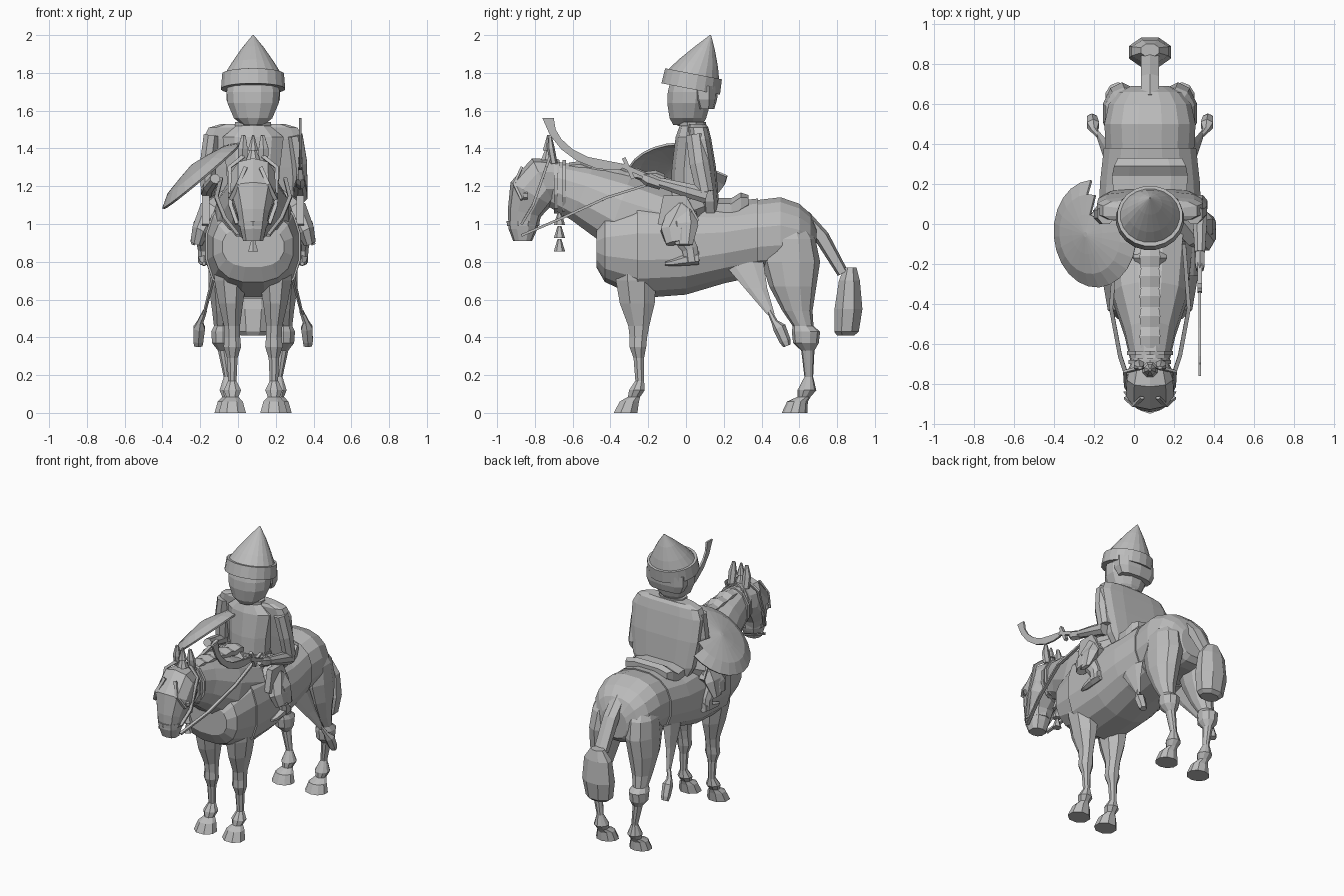
import bpy, bmesh, math
from mathutils import Vector, Matrix

CX = 0.08  # centre plane of horse and rider
X = Vector((1, 0, 0))
mat = bpy.data.materials.new("plain_grey")
mat.diffuse_color = (0.5, 0.5, 0.5, 1)


def finish(name, bm, mirror=False):
    bmesh.ops.recalc_face_normals(bm, faces=bm.faces)
    me = bpy.data.meshes.new(name)
    bm.to_mesh(me)
    bm.free()
    me.materials.append(mat)
    ob = bpy.data.objects.new(name, me)
    ob.location.x = CX
    bpy.context.collection.objects.link(ob)
    if mirror:
        ob.modifiers.new("mirror", 'MIRROR')
    return ob


def loft(name, rings, n=8, axis=None, p=2.0, mirror=False):
    """Rings are (x, y, z, half width, half depth); sections face the path or a fixed axis."""
    bm = bmesh.new()
    pts = [Vector(r[:3]) for r in rings]
    loops = []
    for i, r in enumerate(rings):
        t = Vector(axis) if axis else (pts[min(i + 1, len(pts) - 1)] - pts[max(i - 1, 0)]).normalized()
        u = (X - t * X.dot(t)).normalized()
        v = t.cross(u)
        loop = []
        for k in range(n):
            a = 2 * math.pi * (k + 0.5) / n
            c, s = math.cos(a), math.sin(a)
            c = math.copysign(abs(c) ** (2 / p), c)
            s = math.copysign(abs(s) ** (2 / p), s)
            loop.append(bm.verts.new(pts[i] + u * (c * r[3]) + v * (s * r[4])))
        loops.append(loop)
    for a, b in zip(loops, loops[1:]):
        for k in range(n):
            bm.faces.new((a[k], a[(k + 1) % n], b[(k + 1) % n], b[k]))
    bm.faces.new(loops[0])
    bm.faces.new(loops[-1])
    return finish(name, bm, mirror)


def strap(name, pts, w=0.012, d=0.008, mirror=False):
    return loft(name, [(*q, w, d) for q in pts], 4, p=4, mirror=mirror)


def plate(name, outline, x0, x1, mirror=False):
    """Side outline (y, z) given thickness along x."""
    bm = bmesh.new()
    f = bm.faces.new([bm.verts.new((x0, y, z)) for y, z in outline])
    ext = bmesh.ops.extrude_face_region(bm, geom=[f])["geom"]
    bmesh.ops.translate(bm, vec=(x1 - x0, 0, 0), verts=[g for g in ext if isinstance(g, bmesh.types.BMVert)])
    return finish(name, bm, mirror)


Z, Y = (0, 0, 1), (0, 1, 0)

# Horse trunk, neck and head
trunk = [(-0.475, .88, .165, .11), (-0.43, .88, .215, .19), (-0.26, .88, .245, .27), (0, .88, .25, .25),
         (0.2, .9, .245, .21), (0.38, .93, .225, .20), (0.5, .94, .232, .205), (0.6, .92, .21, .19),
         (0.66, .90, .16, .155), (0.69, .88, .10, .10)]
loft("horse_body", [(0, y, z, a, b) for y, z, a, b in trunk], 16, Y, 2.4)
loft("horse_neck", [(0, -.12, 1.0, .22, .18), (0, -.36, 1.07, .195, .2), (0, -.55, 1.16, .13, .155),
                    (0, -.72, 1.22, .09, .12)], 12, p=2.2)
loft("horse_head", [(0, -.67, 1.23, .085, .11), (0, -.76, 1.23, .12, .13), (0, -.82, 1.16, .125, .125),
                    (0, -.855, 1.06, .09, .09), (0, -.865, .97, .07, .075), (0, -.865, .91, .055, .05)], 10, p=2.5)
loft("horse_ear", [(.055, -.70, 1.32, .028, .02), (.055, -.715, 1.40, .03, .02), (.05, -.72, 1.47, .012, .008)], 6, mirror=True)
loft("horse_eye", [(.105, -.86, 1.15, .018, .022), (.12, -.84, 1.15, .015, .02)], 6, Y, mirror=True)

# Segmented mane along the neck ridge
for i in range(5):
    y = -.62 + i * .1
    z = 1.295 - i * .012
    loft("mane_lock", [(0, y, z, .055, .03), (0, y + .06, z + .005, .06, .033), (0, y + .11, z - .012, .05, .028)], 6, Y)

# Legs, each with knee, fetlock and hoof
loft("front_leg", [(.12, -.26, .86, .10, .13), (.12, -.265, .70, .092, .115), (.118, -.258, .58, .07, .10),
                   (.112, -.25, .46, .046, .06), (.11, -.252, .40, .045, .05), (.11, -.255, .35, .05, .048),
                   (.11, -.25, .29, .03, .03), (.11, -.245, .17, .024, .025), (.11, -.26, .12, .05, .045),
                   (.11, -.275, .085, .035, .035), (.11, -.30, .06, .06, .055), (.11, -.32, 0, .078, .068)], 8, Z, mirror=True)
loft("hind_leg", [(.11, .55, 1.0, .085, .08), (.13, .555, .92, .10, .13), (.14, .555, .8, .1, .155), (.15, .565, .67, .09, .125),
                  (.155, .59, .54, .065, .08), (.16, .62, .46, .05, .055), (.16, .635, .43, .065, .075),
                  (.16, .635, .37, .06, .068), (.155, .645, .33, .033, .035),
                  (.135, .65, .19, .022, .023), (.13, .64, .12, .05, .05), (.13, .625, .085, .035, .035),
                  (.13, .59, .06, .06, .055), (.13, .575, 0, .078, .068)], 10, Z, mirror=True)

# Tail: flat dock and bound end
loft("tail_dock", [(0, .62, 1.04, .05, .04), (0, .72, .93, .05, .04), (0, .83, .74, .05, .03)], 6, p=3)
loft("tail_end", [(0, .87, .77, .05, .035), (0, .865, .70, .10, .06), (0, .86, .55, .115, .08),
                  (0, .85, .43, .095, .07), (0, .845, .41, .07, .05)], 8, Z)

# Saddle cloth wraps the trunk, saddle on top
loft("saddle_cloth", [(0, y, z, a + .01, b + .008) for y, z, a, b in trunk[2:6]], 16, Y, 2.4)
loft("saddle_seat", [(0, -.2, 1.13, .1, .06), (0, -.1, 1.10, .17, .06), (0, .12, 1.08, .19, .06), (0, .24, 1.07, .2, .07),
                     (0, .29, 1.11, .19, .06), (0, .33, 1.12, .17, .035)], 8, Y, 3)
loft("saddle_pommel", [(0, -.22, 1.15, .07, .09), (0, -.17, 1.17, .09, .1), (0, -.13, 1.13, .09, .06)], 8, Y)
loft("flank_cloth", [(.19, .3, .80, .02, .11), (.225, .37, .66, .012, .06), (.26, .45, .52, .01, .02)], 6, Z, mirror=True)
loft("flank_tassel", [(.255, .44, .54, .012, .012), (.28, .47, .48, .018, .018), (.285, .495, .45, .035, .035),
                      (.29, .525, .38, .03, .03), (.29, .535, .355, .025, .02)], 6, mirror=True)

# Bridle, reins, plume and throat tassel
for y, z, a, b in ((-.645, 1.19, .122, .15), (-.69, 1.2, .112, .145)):
    loft("head_strap", [(0, y - .01, z, a, b), (0, y + .01, z, a, b)], 10, Y)
loft("nose_band", [(0, -.862, .99, .083, .085), (0, -.862, 1.015, .085, .088)], 10, Z)
strap("cheek_strap", [(.085, -.87, 1.0), (.12, -.81, 1.1), (.125, -.74, 1.3), (.05, -.72, 1.36)], mirror=True)
strap("rein", [(.08, -.87, .94), (.15, -.66, 1.03), (.195, -.42, 1.14), (.17, -.1, 1.24)], mirror=True)
strap("brow_strap", [(.12, -.87, 1.13), (.08, -.91, 1.21), (.04, -.87, 1.3)], mirror=True)
for i in range(2):
    loft("plume", [(0, -.73, 1.34 + i * .05, .04 - i * .01, .04 - i * .01), (0, -.73, 1.42 + i * .05, .006, .006)], 8, Z)
for i in range(3):
    z = 1.06 - i * .07
    loft("throat_tassel", [(0, -.67, z, .01, .01), (0, -.67, z - .065, .03, .03)], 6, Z)

# Rider torso, flared skirt and cape
loft("torso", [(0, .03, 1.04, .17, .12), (0, .02, 1.16, .14, .10), (0, .02, 1.3, .15, .095), (0, .03, 1.46, .17, .085),
               (0, .03, 1.53, .08, .06), (0, .03, 1.58, .06, .05)], 10, Z)
loft("skirt", [(0, .02, .98, .22, .14), (0, .02, 1.08, .19, .13), (0, .02, 1.18, .15, .11)], 10, Z)
loft("cape", [(0, .13, 1.04, .19, .045), (0, .125, 1.12, .235, .05), (0, .10, 1.3, .265, .06), (0, .075, 1.45, .27, .06),
              (0, .065, 1.51, .24, .055), (0, .06, 1.53, .17, .045)], 12, Z, 3.5)
loft("collar", [(0, .03, 1.52, .1, .075), (0, .03, 1.54, .1, .075)], 10, Z)
loft("belt", [(0, .02, 1.15, .15, .108), (0, .02, 1.19, .148, .106)], 10, Z)

# Rider legs: wide trousers and boots
loft("thigh", [(.13, .05, 1.1, .09, .09), (.22, -.03, 1.05, .08, .09), (.28, -.06, .96, .05, .08), (.3, -.05, .90, .035, .06)], 8, mirror=True)
plate("trouser_flap", [(-.15, 1.0), (-.12, 1.15), (.0, 1.15), (.07, 1.02), (.0, .95), (-.04, .9), (-.09, .98)], .23, .27, True)
loft("knee_flare", [(.22, -.02, 1.1, .04, .07), (.28, -.01, .99, .045, .075), (.32, -.01, .89, .012, .045)], 6, mirror=True)
loft("shin", [(.27, -.03, .95, .04, .06), (.262, .02, .87, .033, .045), (.26, .03, .80, .033, .045)], 8, mirror=True)
loft("boot", [(.26, .07, .82, .03, .035), (.26, .0, .81, .033, .03), (.26, -.07, .795, .025, .018), (.26, -.11, .79, .01, .01)], 6, Y, mirror=True)

# Arms: right one holds the sword, left one the shield
loft("right_upper_arm", [(.22, .05, 1.47, .045, .055), (.245, .07, 1.32, .045, .055), (.25, .10, 1.17, .04, .05)], 8)
loft("right_forearm", [(.25, .11, 1.15, .04, .045), (.25, .0, 1.18, .038, .04), (.25, -.14, 1.22, .028, .028)], 8)
loft("right_hand", [(.25, -.13, 1.21, .025, .03), (.25, -.2, 1.235, .028, .035), (.25, -.23, 1.25, .02, .025)], 6)
loft("left_upper_arm", [(-.22, .05, 1.47, .045, .055), (-.24, .05, 1.32, .045, .055), (-.24, .05, 1.19, .04, .05)], 8)
loft("left_forearm", [(-.24, .06, 1.17, .038, .04), (-.23, -.06, 1.2, .035, .035), (-.2, -.17, 1.24, .028, .028)], 8)

# Curved sword
strap("sword_grip", [(.25, -.08, 1.20), (.25, -.34, 1.31)], .014, .014)
strap("sword_guard", [(.25, -.28, 1.24), (.25, -.33, 1.35)], .014, .012)
plate("sword_blade", [(-.34, 1.32), (-.42, 1.335), (-.52, 1.355), (-.60, 1.395), (-.66, 1.45), (-.69, 1.5), (-.70, 1.56),
                      (-.76, 1.56), (-.72, 1.47), (-.66, 1.395), (-.58, 1.335), (-.48, 1.295), (-.40, 1.285), (-.34, 1.29)], .243, .256)

# Shallow conical shield, open on the inside, with the part behind the arm cut away
bm = bmesh.new()
shell = []
for r, h in ((.27, -.03), (.2, .01), (.1, .03), (.012, .045)):
    shell.append([bm.verts.new((r * math.cos(2 * math.pi * k / 24), r * math.sin(2 * math.pi * k / 24), h)) for k in range(24)])
for a, b in zip(shell, shell[1:]):
    for k in range(24):
        bm.faces.new((a[k], a[(k + 1) % 24], b[(k + 1) % 24], b[k]))
bm.faces.new(shell[-1])
tilt = Vector((-.64, -.05, .76)).to_track_quat('Z', 'Y').to_matrix().to_4x4()
bm.transform(Matrix.Translation((-.295, -.05, 1.28)) @ tilt)
cut = [f for f in bm.faces if f.calc_center_median().y > .05 and f.calc_center_median().x > -.30]
bmesh.ops.delete(bm, geom=cut, context='FACES')
shield = finish("shield", bm)
shield.modifiers.new("thickness", 'SOLIDIFY').thickness = .012

# Rider head, hair and pointed cap
loft("head", [(0, .01, 1.525, .06, .08), (0, .01, 1.56, .105, .10), (0, .015, 1.64, .14, .118), (0, .02, 1.70, .145, .12),
              (0, .03, 1.78, .13, .11)], 12, Z, 2.2)
loft("hair", [(0, .10, 1.61, .125, .05), (0, .095, 1.66, .148, .07), (0, .09, 1.73, .148, .08)], 10, Z, 2.5)
hat_axis = (0, .19, .98)
loft("cap_band", [(0, .025, 1.715, .172, .16), (0, .04, 1.795, .165, .155)], 20, hat_axis)
loft("cap_cone", [(0, .04, 1.79, .152, .14), (0, .065, 1.85, .115, .108), (0, .1, 1.93, .06, .055), (0, .13, 2.0, .003, .003)], 20, hat_axis)
